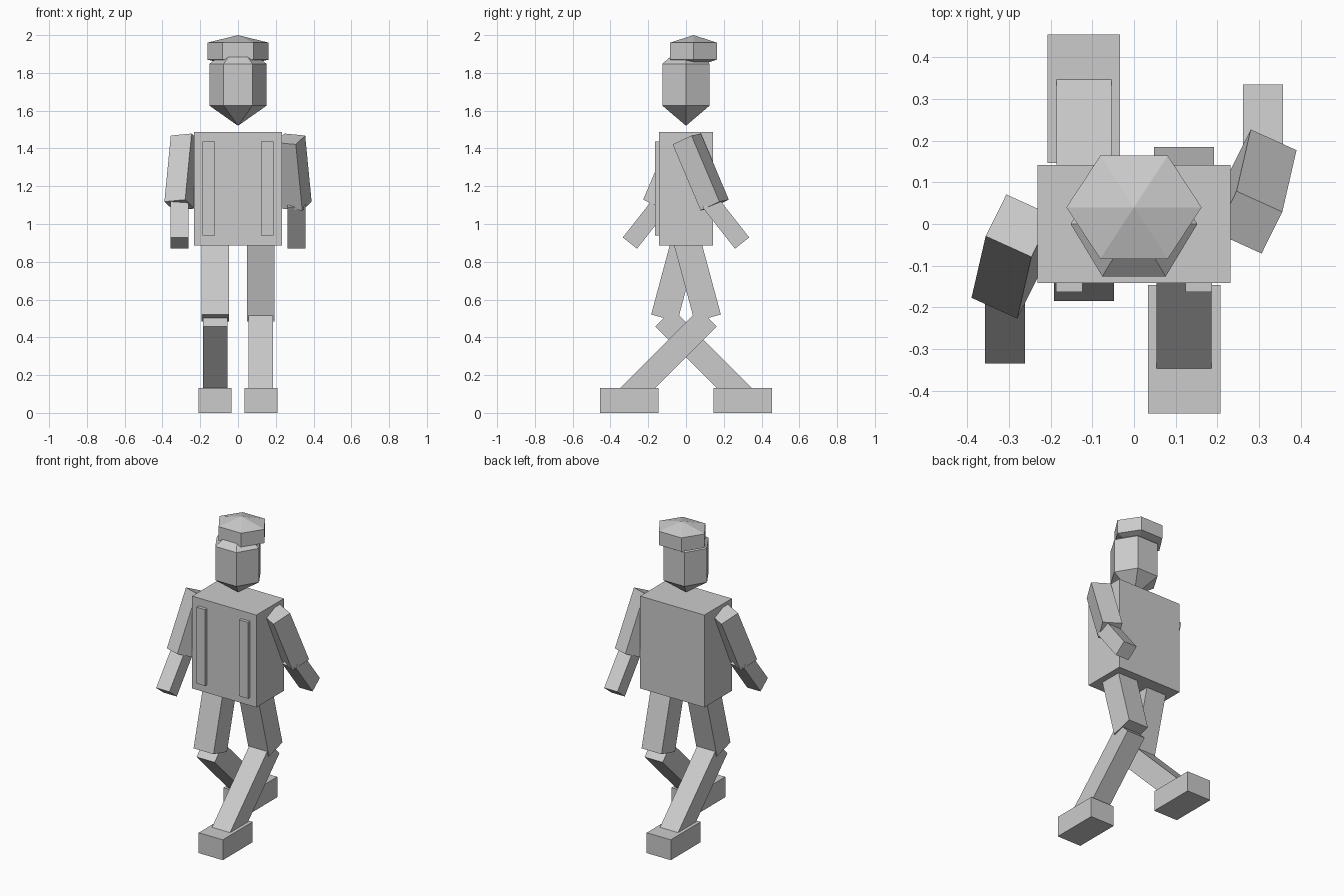
import bpy, bmesh, math
from mathutils import Matrix, Vector

cube = bpy.data.objects.get("Cube")
if cube:
    bpy.data.objects.remove(cube, do_unlink=True)

GREY = (0.6, 0.6, 0.6, 1)
grey = bpy.data.materials.new("plain_grey")
grey.use_nodes = True
grey.diffuse_color = GREY
grey.node_tree.nodes["Principled BSDF"].inputs["Base Color"].default_value = GREY


def finish(name, bm):
    bmesh.ops.recalc_face_normals(bm, faces=bm.faces)
    mesh = bpy.data.meshes.new(name)
    bm.to_mesh(mesh)
    bm.free()
    mesh.materials.append(grey)
    obj = bpy.data.objects.new(name, mesh)
    bpy.context.collection.objects.link(obj)
    return obj


def box(name, low, high, turn=Matrix()):
    """Box between two corners, then turned."""
    low, high = Vector(low), Vector(high)
    bm = bmesh.new()
    bmesh.ops.create_cube(bm, size=1)
    place = Matrix.Translation((low + high) / 2) @ Matrix.Diagonal((*(high - low), 1))
    bm.transform(turn @ place)
    return finish(name, bm)


def limb(name, start, end, width, turn, side=(1, 0, 0)):
    """Square bar from start to end; side sets its twist."""
    start, end = Vector(start), Vector(end)
    axis = (end - start).normalized()
    across = Vector(side)
    across = (across - axis * across.dot(axis)).normalized()
    basis = Matrix((across, axis.cross(across), axis)).transposed().to_4x4()
    bm = bmesh.new()
    bmesh.ops.create_cube(bm, size=1)
    size = Matrix.Diagonal((width, width, (end - start).length, 1))
    bm.transform(turn @ Matrix.Translation((start + end) / 2) @ basis @ size)
    return finish(name, bm)


def hex_gem(name, rx, ry, y, bottom, low, high, top):
    """Six-sided prism with a pointed cap at each end."""
    bm = bmesh.new()
    angles = [math.radians(60 * i) for i in range(6)]
    rings = [[bm.verts.new((rx * math.cos(a), y + ry * math.sin(a), z)) for a in angles]
             for z in (low, high)]
    tips = [bm.verts.new((0, y, z)) for z in (bottom, top)]
    for i in range(6):
        j = (i + 1) % 6
        bm.faces.new((rings[0][i], rings[0][j], rings[1][j], rings[1][i]))
        for ring, tip in zip(rings, tips):
            bm.faces.new((ring[i], ring[j], tip))
    return finish(name, bm)


# Head and cap
hex_gem("head", 0.152, 0.145, 0, 1.52, 1.627, 1.848, 1.957)
hex_gem("cap", 0.162, 0.143, 0.04, 1.83, 1.87, 1.96, 2.0)

# Torso with two chest straps
box("torso", (-0.232, -0.142, 0.885), (0.232, 0.142, 1.488))
for label, x in (("left", 0.155), ("right", -0.155)):
    box(label + "_strap", (x - 0.032, -0.163, 0.938), (x + 0.032, -0.13, 1.436))

# Limbs: the right side is the left side turned half way round, mid-stride
for label, angle in (("left", 0), ("right", math.pi)):
    turn = Matrix.Rotation(angle, 4, "Z")
    limb(label + "_upper_arm", (0.276, 0.004, 1.45), (0.31, 0.152, 1.1),
         0.121, turn, (0.11, -0.05, -0.01))
    limb(label + "_forearm", (0.309, 0.124, 1.119), (0.309, 0.297, 0.899), 0.096, turn)
    limb(label + "_thigh", (0.12, -0.002, 0.937), (0.12, 0.115, 0.502), 0.144, turn)
    limb(label + "_shin", (0.12, 0.117, 0.504), (0.12, -0.317, 0.07), 0.131, turn)
    box(label + "_foot", (0.034, -0.454, 0), (0.208, -0.146, 0.133), turn)
